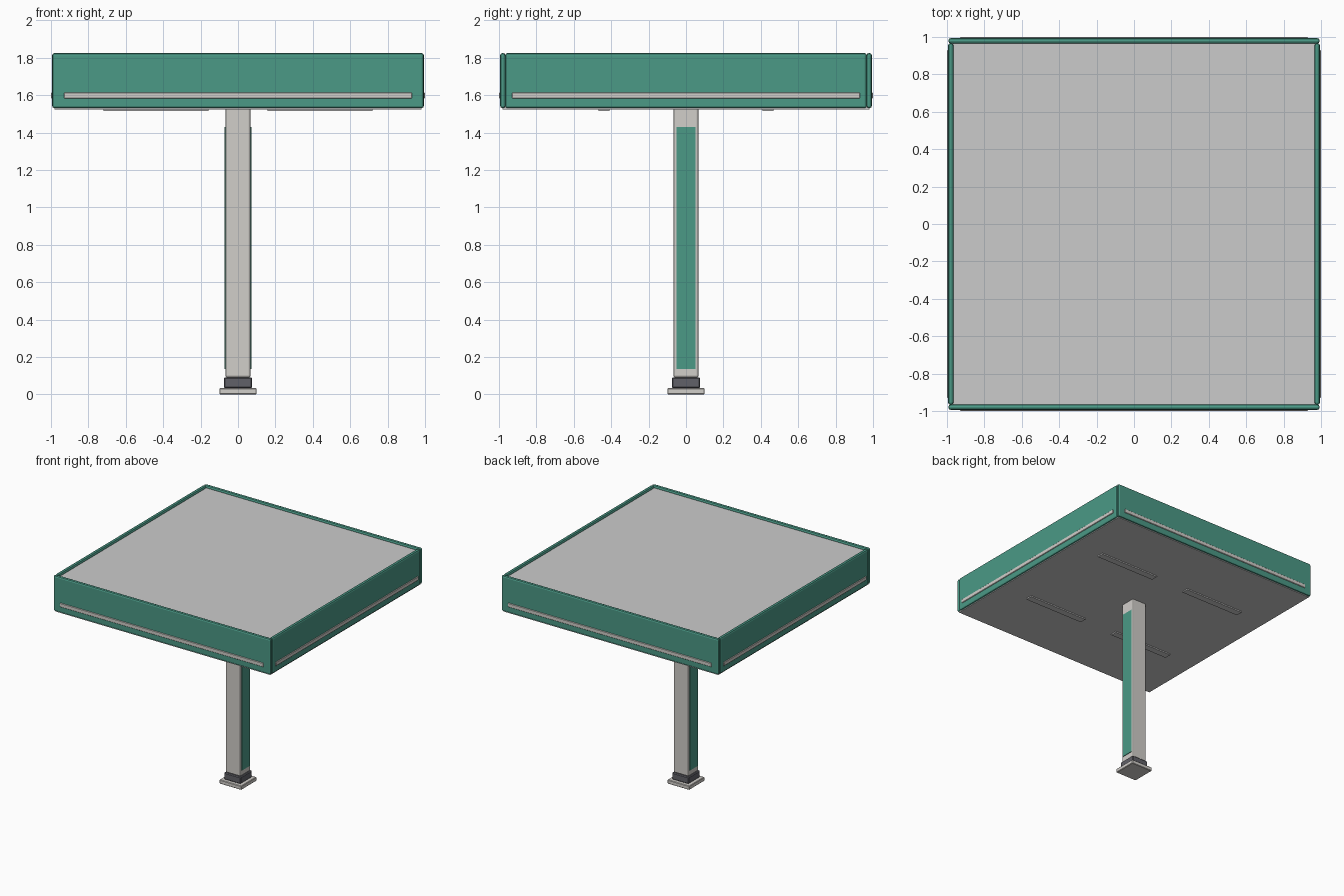
import bpy

if "Cube" in bpy.data.objects:
    bpy.data.objects.remove(bpy.data.objects["Cube"])


def material(name, rgb):
    m = bpy.data.materials.new(name)
    m.diffuse_color = (*rgb, 1)
    m.use_nodes = True
    m.node_tree.nodes["Principled BSDF"].inputs["Base Color"].default_value = m.diffuse_color
    return m


GREEN = material("green_paint", (0.07, 0.32, 0.24))
PALE = material("pale_metal", (0.64, 0.62, 0.59))
DARK = material("dark_rubber", (0.12, 0.12, 0.14))


def box(name, x, y, z, mat=None, bevel=0.0, segments=1):
    """Box spanning the (min, max) ranges on each axis, with optional rounded edges."""
    bpy.ops.mesh.primitive_cube_add(
        size=1, location=(sum(x) / 2, sum(y) / 2, sum(z) / 2))
    o = bpy.context.object
    o.name = name
    o.scale = (x[1] - x[0], y[1] - y[0], z[1] - z[0])
    bpy.ops.object.transform_apply(location=False, rotation=False, scale=True)
    if mat:
        o.data.materials.append(mat)
    if bevel:
        b = o.modifiers.new("edge_bevel", "BEVEL")
        b.width = bevel
        b.segments = segments
    return o


def span(a, b, side):
    """Range a..b, mirrored when side is -1."""
    return tuple(sorted((a * side, b * side)))


# Foot plate, collar and post
box("foot_plate", (-0.1, 0.1), (-0.1, 0.1), (0, 0.033), PALE, 0.004)
box("post_collar", (-0.076, 0.076), (-0.076, 0.076), (0.033, 0.09), DARK, 0.006)
box("post", (-0.067, 0.067), (-0.067, 0.067), (0.09, 1.54), PALE, 0.01, 2)

# Coloured strips on the two sides of the post
for s, n in ((1, "right"), (-1, "left")):
    box(f"post_strip_{n}", span(0.06, 0.072, s), (-0.052, 0.052), (0.135, 1.43), GREEN)

# Roof deck and soffit
box("roof_deck", (-0.968, 0.968), (-0.968, 0.968), (1.535, 1.805))
box("soffit", (-0.982, 0.982), (-0.982, 0.982), (1.524, 1.545))

# Fascia boards with pale trim lines
z_board, z_trim = (1.53, 1.825), (1.582, 1.614)
for s, n in ((-1, "front"), (1, "back")):
    box(f"fascia_{n}", (-0.993, 0.993), span(0.965, 0.994, s), z_board, GREEN, 0.013, 2)
    box(f"trim_{n}", (-0.93, 0.93), span(0.985, 1.0, s), z_trim, PALE, 0.003)
for s, n in ((1, "right"), (-1, "left")):
    box(f"fascia_{n}", span(0.965, 0.994, s), (-0.967, 0.967), z_board, GREEN, 0.013, 2)
    box(f"trim_{n}", span(0.985, 1.0, s), (-0.93, 0.93), z_trim, PALE, 0.003)

# Four slim light panels under the soffit
for sx, nx in ((1, "right"), (-1, "left")):
    for sy, ny in ((-1, "front"), (1, "back")):
        box(f"light_{ny}_{nx}", span(0.157, 0.718, sx), span(0.41, 0.468, sy), (1.514, 1.528))
